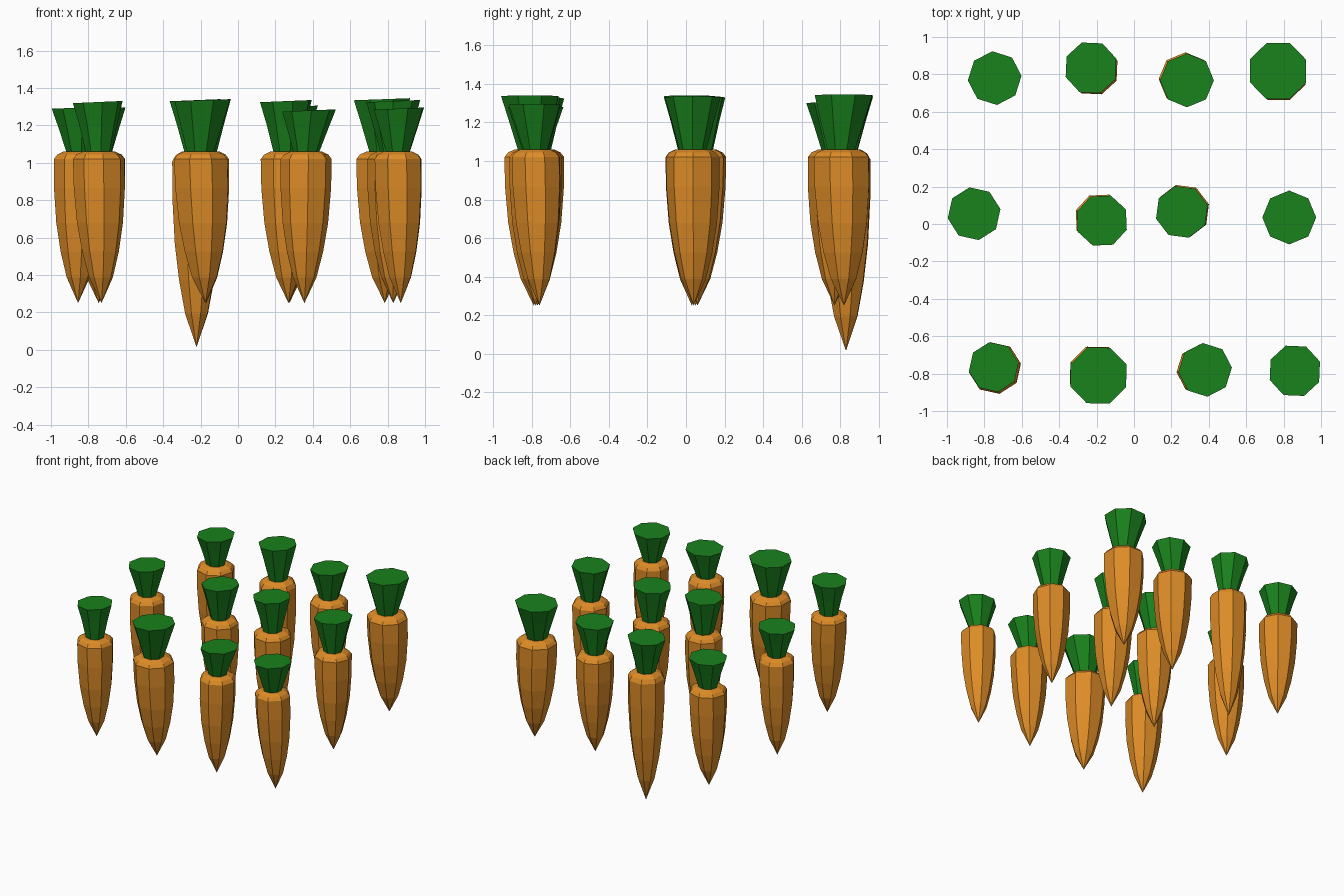
import bpy, bmesh
from math import sin, cos, pi, radians

SIDES = 8


def material(name, color):
    m = bpy.data.materials.new(name)
    m.diffuse_color = color
    return m


orange = material("orange", (0.72, 0.26, 0.02, 1))
green = material("green", (0.01, 0.22, 0.012, 1))


def lathe(name, rings, rot, mat, tip=None):
    """Skin octagonal rings (x, y, z, radius, slope), top first; close with a cap or tip."""
    bm = bmesh.new()
    loops = []
    for x, y, z, r, slope in rings:
        loop = []
        for i in range(SIDES):
            a = radians(rot) + 2 * pi * i / SIDES
            loop.append(bm.verts.new((x + r * cos(a), y + r * sin(a), z + slope * cos(a))))
        loops.append(loop)
    for a, b in zip(loops, loops[1:]):
        for i in range(SIDES):
            j = (i + 1) % SIDES
            bm.faces.new((a[i], b[i], b[j], a[j]))
    bm.faces.new(loops[0])
    if tip:
        t = bm.verts.new(tip)
        for i in range(SIDES):
            bm.faces.new((loops[-1][i], t, loops[-1][(i + 1) % SIDES]))
    else:
        bm.faces.new(loops[-1][::-1])
    bmesh.ops.recalc_face_normals(bm, faces=bm.faces)
    me = bpy.data.meshes.new(name)
    bm.to_mesh(me)
    bm.free()
    me.materials.append(mat)
    bpy.context.collection.objects.link(bpy.data.objects.new(name, me))


# root outline: (depth fraction from crown to tip, radius factor)
PROFILE = [(0, 0.62), (0.02, 0.87), (0.05, 1.0), (0.24, 0.99),
           (0.47, 0.89), (0.66, 0.71), (0.83, 0.46)]
CROWN = 1.06

# root x, y, radius, tip x, tip y, tip z | leaf x, y, radius, top z | rotation
CARROTS = [
    (-0.745, -0.77, 0.140, -0.730, -0.77, 0.25, -0.750, -0.765, 0.135, 1.325, 10),
    (-0.200, -0.80, 0.154, -0.175, -0.79, 0.25, -0.190, -0.810, 0.161, 1.335, 22),
    (0.365, -0.78, 0.137, 0.355, -0.78, 0.25, 0.380, -0.780, 0.144, 1.280, 5),
    (0.855, -0.78, 0.133, 0.870, -0.76, 0.25, 0.860, -0.785, 0.143, 1.290, 20),
    (-0.850, 0.05, 0.136, -0.855, 0.05, 0.25, -0.855, 0.055, 0.143, 1.295, 10),
    (-0.180, 0.025, 0.140, -0.170, 0.03, 0.25, -0.172, 0.018, 0.142, 1.335, 25),
    (0.260, 0.070, 0.144, 0.270, 0.06, 0.25, 0.256, 0.065, 0.143, 1.330, 15),
    (0.830, 0.035, 0.139, 0.830, 0.04, 0.25, 0.830, 0.035, 0.144, 1.330, 0),
    (-0.745, 0.780, 0.142, -0.745, 0.77, 0.25, -0.745, 0.780, 0.144, 1.290, 5),
    (-0.220, 0.825, 0.140, -0.222, 0.83, 0.015, -0.230, 0.835, 0.144, 1.335, 20),
    (0.275, 0.775, 0.143, 0.275, 0.77, 0.25, 0.283, 0.768, 0.144, 1.300, 0),
    (0.775, 0.805, 0.154, 0.785, 0.82, 0.25, 0.770, 0.818, 0.162, 1.340, 22),
]

for n, (x, y, r, tx, ty, tz, lx, ly, lr, lz, rot) in enumerate(CARROTS, 1):
    # tapered root
    rings = []
    for t, f in PROFILE:
        rings.append((x + (tx - x) * t, y + (ty - y) * t, CROWN - (CROWN - tz) * t, r * f, 0))
    lathe(f"carrot_root_{n}", rings, rot, orange, (tx, ty, tz))
    # flared leaf tuft with a slightly sloped top
    lathe(f"carrot_leaves_{n}", [
        (lx, ly, lz, lr, 0.006),
        (x + (lx - x) * 0.5, y + (ly - y) * 0.5, (lz + CROWN) / 2 + 0.01, lr * 0.76, 0),
        (x, y, CROWN - 0.005, r * 0.5, 0)], rot, green)
